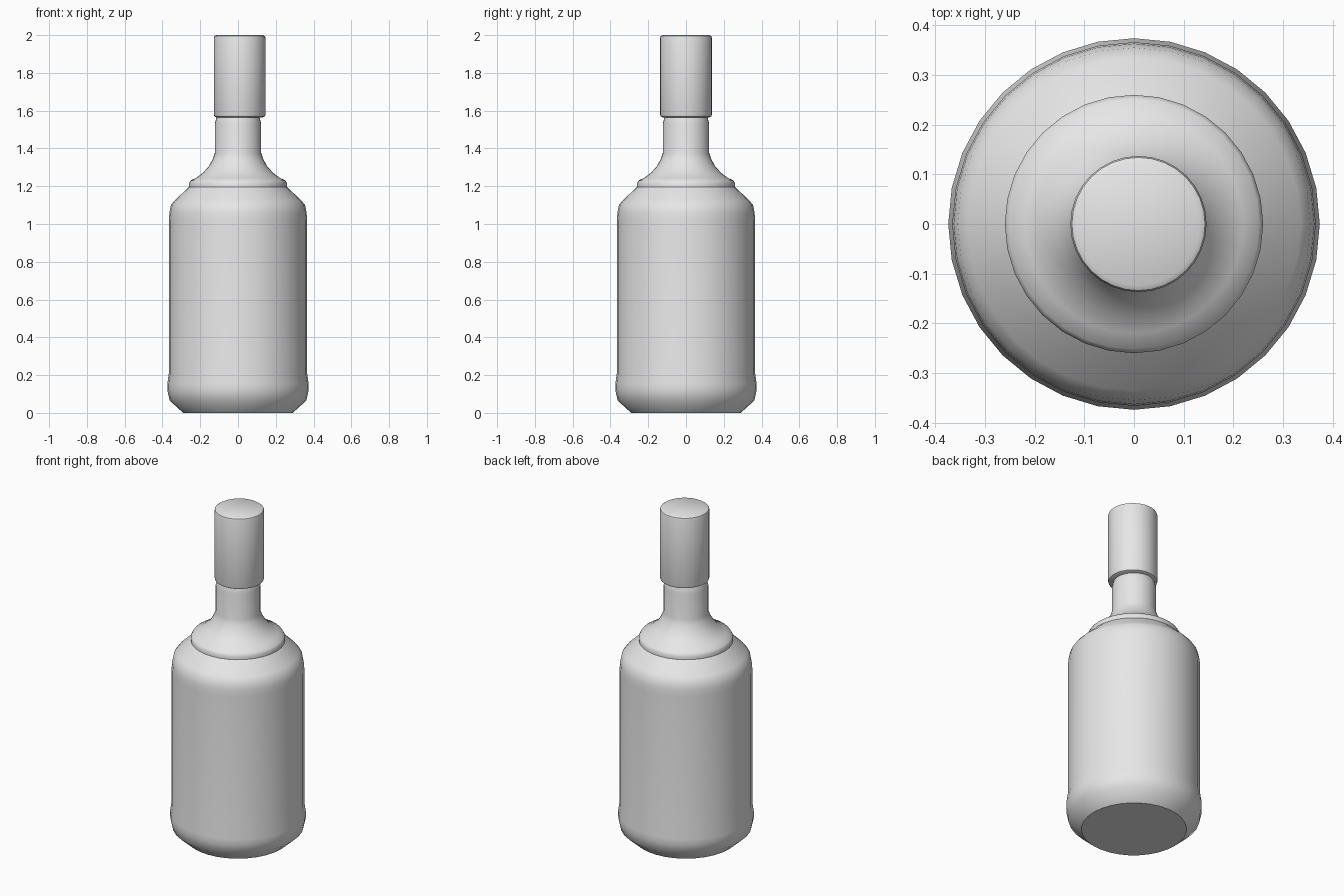
import bpy
import bmesh
from math import cos, sin, tau, radians

SIDES = 32

cube = bpy.data.objects.get("Cube")
if cube:
    bpy.data.objects.remove(cube, do_unlink=True)

grey = bpy.data.materials.new("plain_grey")
grey.use_nodes = True
grey.diffuse_color = (0.8, 0.8, 0.8, 1)
grey.node_tree.nodes["Principled BSDF"].inputs["Base Color"].default_value = grey.diffuse_color


def lathe(name, profile, x=0.0):
    """Turn a (radius, height) profile, listed bottom to top, into a capped solid."""
    bm = bmesh.new()
    rings = [[bm.verts.new((r * cos(tau * i / SIDES), r * sin(tau * i / SIDES), z))
              for i in range(SIDES)] for r, z in profile]
    for low, high in zip(rings, rings[1:]):
        for i in range(SIDES):
            j = (i + 1) % SIDES
            bm.faces.new((low[i], low[j], high[j], high[i]))
    bm.faces.new(rings[0][::-1])
    bm.faces.new(rings[-1])
    mesh = bpy.data.meshes.new(name)
    bm.to_mesh(mesh)
    bm.free()
    mesh.materials.append(grey)
    obj = bpy.data.objects.new(name, mesh)
    obj.location.x = x
    bpy.context.collection.objects.link(obj)
    bpy.ops.object.select_all(action="DESELECT")
    obj.select_set(True)
    bpy.context.view_layer.objects.active = obj
    bpy.ops.object.shade_smooth_by_angle(angle=radians(40))
    return obj


# Main vessel with chamfered foot, raised base band and sloping shoulder
lathe("bottle_body", [
    (0.29, 0), (0.362, 0.065), (0.374, 0.12), (0.374, 0.155), (0.366, 0.21),
    (0.366, 1.02), (0.363, 1.06), (0.355, 1.10), (0.335, 1.125), (0.25, 1.205)])

# Flared collar that narrows into the neck
lathe("collar_and_neck", [
    (0.25, 1.19), (0.26, 1.195), (0.26, 1.215), (0.252, 1.23), (0.22, 1.245),
    (0.185, 1.272), (0.155, 1.305), (0.133, 1.345), (0.123, 1.375),
    (0.123, 1.53), (0.118, 1.55), (0.112, 1.575)])

# Tall stopper, set very slightly off centre
lathe("stopper", [
    (0.124, 1.565), (0.134, 1.57), (0.137, 1.58), (0.137, 1.985),
    (0.134, 1.994), (0.124, 2.0)], x=0.009)
